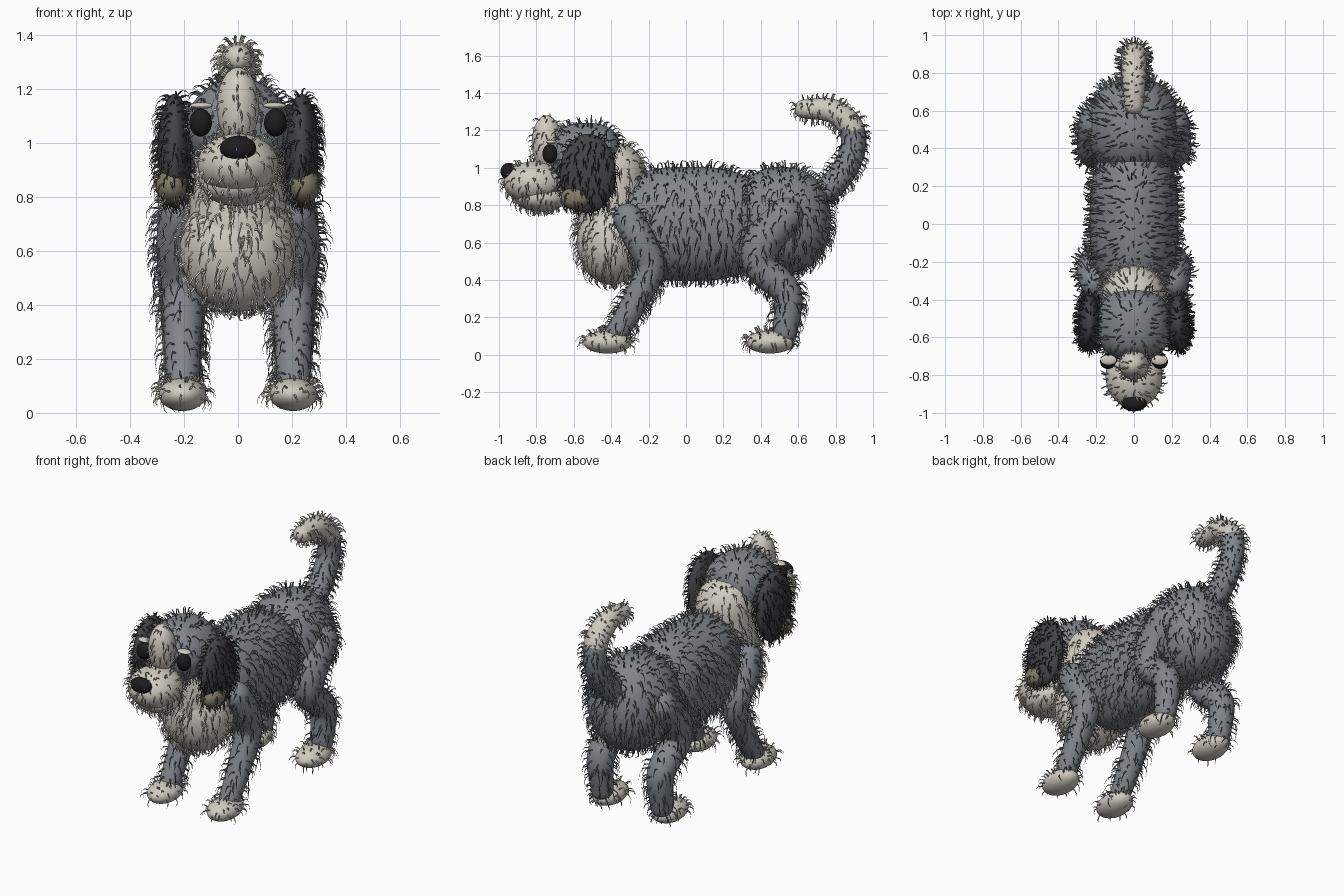
import bpy, bmesh, math, random
from mathutils import Vector

random.seed(7)
cube = bpy.data.objects.get("Cube")
if cube:
    bpy.data.objects.remove(cube, do_unlink=True)


def material(name, r, g, b):
    mat = bpy.data.materials.new(name)
    mat.use_nodes = True
    mat.diffuse_color = (r, g, b, 1)
    bsdf = mat.node_tree.nodes["Principled BSDF"]
    bsdf.inputs["Base Color"].default_value = (r, g, b, 1)
    bsdf.inputs["Roughness"].default_value = 0.8
    return mat


GREY = material("slate_grey", 0.22, 0.238, 0.262)
CREAM = material("cream", 0.63, 0.6, 0.53)
CHARCOAL = material("ear_charcoal", 0.058, 0.058, 0.066)
TAN = material("ear_tan", 0.23, 0.2, 0.145)
BLACK = material("nose_black", 0.012, 0.012, 0.013)


def finish(bm, name, mats, rule=None):
    bmesh.ops.recalc_face_normals(bm, faces=bm.faces)
    for f in bm.faces:
        f.smooth = True
        if rule:
            f.material_index = rule(f.calc_center_median())
    mesh = bpy.data.meshes.new(name)
    bm.to_mesh(mesh)
    bm.free()
    for m in mats:
        mesh.materials.append(m)
    obj = bpy.data.objects.new(name, mesh)
    bpy.context.collection.objects.link(obj)
    return obj


def blob(name, centre, radii, mat, power=2, detail=4):
    """Ellipsoid; a higher power makes it more barrel-like along y."""
    bm = bmesh.new()
    bmesh.ops.create_icosphere(bm, subdivisions=detail, radius=1)
    for v in bm.verts:
        x, y, z = v.co
        y = max(-1, min(1, y))
        k = 1.0
        if power != 2 and abs(y) < 0.9999:
            k = (1 - abs(y) ** power) ** (1 / power) / math.sqrt(1 - y * y)
        v.co = [c + r * q for c, r, q in zip(centre, radii, (x * k, y, z * k))]
    return finish(bm, name, [mat])


def smooth_path(points, steps=5):
    """Catmull-Rom samples through (x, y, z, radius) points."""
    pts = [Vector(p) for p in points]
    ext = [2 * pts[0] - pts[1]] + pts + [2 * pts[-1] - pts[-2]]
    out = []
    for a, b, c, d in zip(ext, ext[1:], ext[2:], ext[3:]):
        for i in range(steps):
            t = i / steps
            out.append(0.5 * (2 * b + (c - a) * t + (2 * a - 5 * b + 4 * c - d) * t * t
                              + (3 * b - a - 3 * c + d) * t ** 3))
    return out + [pts[-1]]


def limb(name, points, mats, rule=None, sides=20):
    """Round-ended tapered tube that bends in the y-z plane."""
    path = smooth_path(points)
    pos = [p.xyz for p in path]
    rings = []
    for i, p in enumerate(path):
        tan = (pos[min(i + 1, len(pos) - 1)] - pos[max(i - 1, 0)]).normalized()
        rings.append((pos[i], tan, p.w))
    caps = [math.pi / 2 * i / 5 for i in range(1, 5)]
    c, t, r = rings[0]
    start = [(c - t * r * math.sin(a), t, r * math.cos(a)) for a in reversed(caps)]
    c, t, r = rings[-1]
    end = [(c + t * r * math.sin(a), t, r * math.cos(a)) for a in caps]
    bm = bmesh.new()
    last = None
    for c, t, r in start + rings + end:
        up = t.cross(Vector((1, 0, 0))).normalized()
        side = up.cross(t)
        ring = [bm.verts.new(c + r * (side * math.cos(a) + up * math.sin(a)))
                for a in (math.tau * k / sides for k in range(sides))]
        if last:
            for k in range(sides):
                n = (k + 1) % sides
                bm.faces.new((last[k], last[n], ring[n], ring[k]))
        else:
            bm.faces.new(ring)
        last = ring
    bm.faces.new(last)
    return finish(bm, name, mats, rule)


def strand(bm, root, normal, length, lift, index):
    """One tapered hair that leaves the surface and droops."""
    wobble = Vector([random.uniform(-0.35, 0.35) for _ in range(3)])
    fall = Vector((0, 0, -1)) + wobble
    fall -= normal * fall.dot(normal)
    lean = normal + wobble * 0.4
    spine = [root - normal * 0.008,
             root + lean * lift * 0.75 + fall * length * 0.2,
             root + lean * lift + fall * length * 0.6,
             root + lean * lift * 0.85 + fall * length]
    across = normal.orthogonal().normalized()
    other = normal.cross(across)
    last = None
    for p, w in zip(spine, (0.0045, 0.004, 0.0032, 0.001)):
        ring = []
        for k in range(3):
            a = math.tau * k / 3
            co = p + w * (across * math.cos(a) + other * math.sin(a))
            co.z = max(co.z, 0.0)
            ring.append(bm.verts.new(co))
        if last:
            for k in range(3):
                n = (k + 1) % 3
                bm.faces.new((last[k], last[n], ring[n], ring[k])).material_index = index
        last = ring


def add_fur(obj, spacing=0.037, length=0.06, lift=0.033):
    """Scatter hairs in the part's own colours, at most one in each grid cell."""
    mesh = obj.data
    polys = list(mesh.polygons)
    picks = random.choices(polys, weights=[p.area for p in polys],
                           k=int(sum(p.area for p in polys) / spacing ** 2 * 2))
    bm, used = bmesh.new(), set()
    for p in picks:
        verts = [mesh.vertices[i].co for i in p.vertices]
        weights = [random.random() for _ in verts]
        root = sum((v * w for v, w in zip(verts, weights)), Vector()) / sum(weights)
        cell = tuple(round(q / spacing) for q in root)
        bare_sole = root.z < 0.06 and p.normal.z < -0.4
        if cell in used or bare_sole:
            continue
        used.add(cell)
        scale = random.uniform(0.75, 1.25)
        strand(bm, root, p.normal.copy(), length * scale, lift * scale, p.material_index)
    finish(bm, obj.name + "_fur", mesh.materials)


# Torso
add_fur(blob("torso", (0, 0.02, 0.7), (0.235, 0.42, 0.305), GREY, power=2.8))
add_fur(blob("rump", (0, 0.51, 0.72), (0.245, 0.265, 0.285), GREY, power=2.3))
add_fur(blob("chest", (0, -0.4, 0.61), (0.215, 0.185, 0.235), CREAM), 0.04, 0.07, 0.028)
add_fur(limb("neck", [(0, -0.4, 0.68, 0.18), (0, -0.395, 0.84, 0.178), (0, -0.385, 0.97, 0.168)],
             [CREAM]), spacing=0.042)

# Head
add_fur(blob("skull", (0, -0.535, 1.06), (0.19, 0.19, 0.18), GREY, power=2.6), spacing=0.04)
add_fur(blob("forehead_blaze", (0, -0.745, 1.135), (0.078, 0.08, 0.145), CREAM), 0.04, 0.04, 0.02)
add_fur(blob("muzzle", (0, -0.81, 0.92), (0.15, 0.165, 0.115), CREAM), 0.038, 0.045, 0.024)
add_fur(blob("chin", (0, -0.775, 0.84), (0.13, 0.14, 0.075), CREAM), 0.036, 0.04, 0.025)
blob("nose", (0, -0.95, 0.98), (0.068, 0.042, 0.046), BLACK, detail=3)

# Tail with a cream tip
tail = [(0, 0.7, 0.84, 0.07), (0, 0.82, 0.95, 0.07), (0, 0.89, 1.09, 0.067),
        (0, 0.88, 1.22, 0.068), (0, 0.78, 1.305, 0.064), (0, 0.63, 1.315, 0.05)]
add_fur(limb("tail", tail, [GREY, CREAM], lambda c: int(c.z > 1.2)), 0.03, 0.035, 0.03)

# Paired parts
for side, s in (("left", 1), ("right", -1)):
    blob(side + "_eye", (s * 0.138, -0.728, 1.075), (0.042, 0.04, 0.052), BLACK, detail=3)
    blob(side + "_brow", (s * 0.135, -0.72, 1.138), (0.043, 0.028, 0.012), CREAM, detail=3)
    add_fur(blob(side + "_ear", (s * 0.235, -0.525, 0.97), (0.063, 0.15, 0.212), CHARCOAL),
            spacing=0.031, length=0.05, lift=0.024)
    add_fur(blob(side + "_ear_tip", (s * 0.245, -0.587, 0.84), (0.06, 0.082, 0.064), TAN),
            0.034, 0.04, 0.02)

    x = s * 0.205
    front = [(x, -0.31, 0.73, 0.08), (s * 0.22, -0.25, 0.62, 0.083), (x, -0.19, 0.47, 0.078),
             (x, -0.27, 0.29, 0.07), (x, -0.38, 0.1, 0.06)]
    rear = [(s * 0.19, 0.53, 0.74, 0.105), (s * 0.2, 0.41, 0.6, 0.103), (x, 0.4, 0.47, 0.088),
            (x, 0.54, 0.33, 0.08), (x, 0.53, 0.12, 0.065)]
    for end, path, paw_y in (("front", front, -0.42), ("rear", rear, 0.45)):
        add_fur(limb(f"{side}_{end}_leg", path, [GREY]), spacing=0.042)
        add_fur(blob(f"{side}_{end}_paw", (x, paw_y, 0.068), (0.088, 0.13, 0.061), CREAM),
                0.035, 0.04, 0.028)
